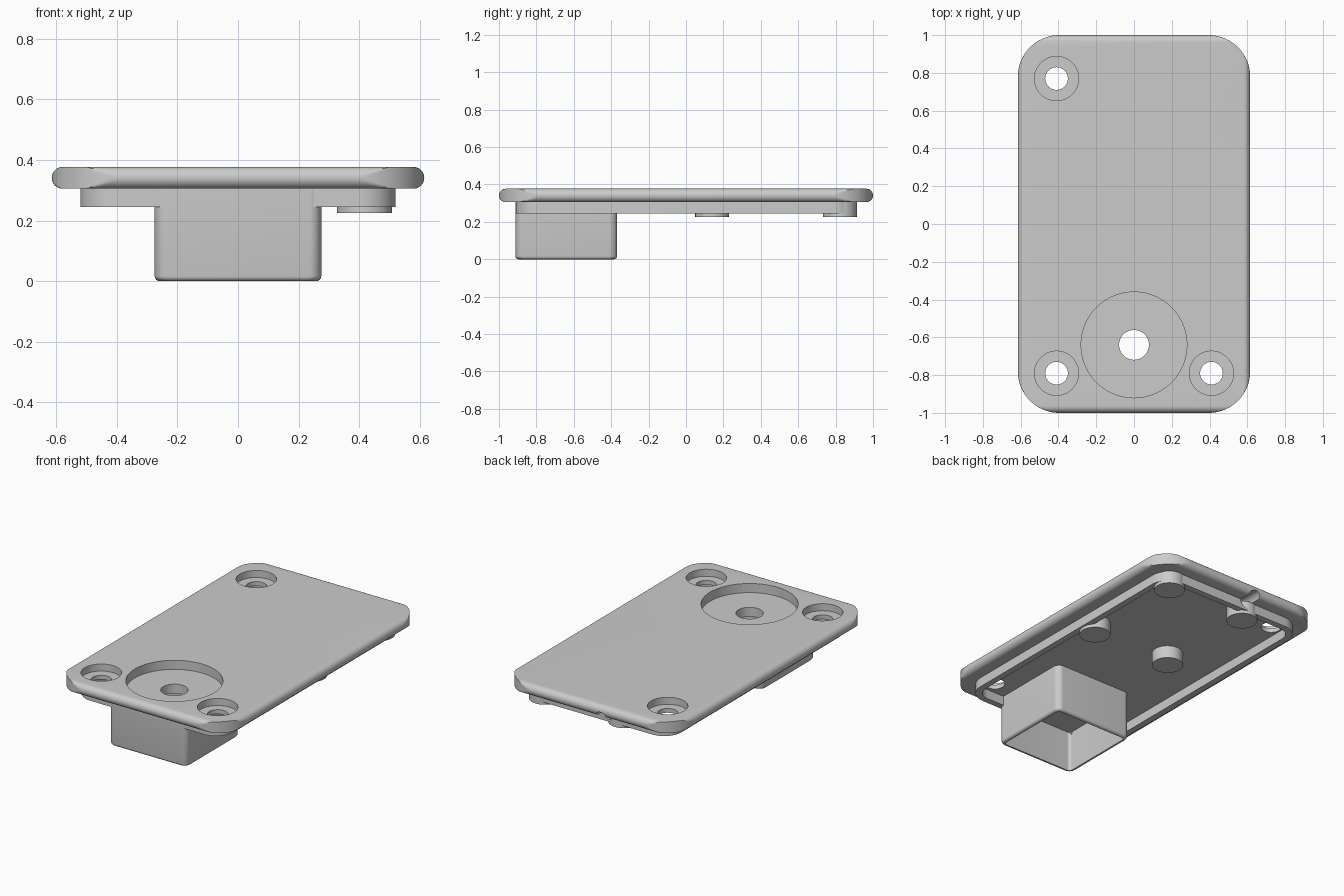
import bpy, bmesh, math
from mathutils import Matrix

cube = bpy.data.objects.get("Cube")
if cube:
    bpy.data.objects.remove(cube, do_unlink=True)

GREY = (0.6, 0.6, 0.6, 1)
grey = bpy.data.materials.new("plain grey")
grey.use_nodes = True
grey.diffuse_color = GREY
grey.node_tree.nodes["Principled BSDF"].inputs["Base Color"].default_value = GREY


def rounded_rect(hx, hy, r, steps=12):
    """Outline of a rectangle with round corners, counter-clockwise."""
    pts = []
    for k, (sx, sy) in enumerate([(1, 1), (-1, 1), (-1, -1), (1, -1)]):
        for i in range(steps + 1):
            a = math.pi / 2 * (k + i / steps)
            pts.append((sx * (hx - r) + r * math.cos(a), sy * (hy - r) + r * math.sin(a)))
    return pts


def loft(name, levels, at=(0, 0), turn=None):
    """Closed solid through a stack of (height, outline) levels."""
    bm = bmesh.new()
    rings = [[bm.verts.new((x + at[0], y + at[1], z)) for x, y in outline] for z, outline in levels]
    n = len(rings[0])
    for low, high in zip(rings, rings[1:]):
        for i in range(n):
            j = (i + 1) % n
            bm.faces.new((low[i], low[j], high[j], high[i]))
    bm.faces.new(rings[0][::-1])
    bm.faces.new(rings[-1])
    if turn:
        bm.transform(turn)
    mesh = bpy.data.meshes.new(name)
    bm.to_mesh(mesh)
    bm.free()
    mesh.materials.append(grey)
    ob = bpy.data.objects.new(name, mesh)
    bpy.context.collection.objects.link(ob)
    return ob


def prism(name, outline, z0, z1, at=(0, 0), turn=None):
    return loft(name, [(z0, outline), (z1, outline)], at, turn)


def disc(name, x, y, r, z0, z1, n=48):
    ring = [(r * math.cos(2 * math.pi * i / n), r * math.sin(2 * math.pi * i / n)) for i in range(n)]
    return prism(name, ring, z0, z1, (x, y))


def activate(ob):
    bpy.ops.object.select_all(action="DESELECT")
    ob.select_set(True)
    bpy.context.view_layer.objects.active = ob


def cut(ob, tool):
    mod = ob.modifiers.new("cut", "BOOLEAN")
    mod.operation, mod.solver, mod.object = "DIFFERENCE", "EXACT", tool
    activate(ob)
    bpy.ops.object.modifier_apply(modifier=mod.name)
    bpy.data.objects.remove(tool, do_unlink=True)


# Cover plate: fully rounded edges on four sides, corners cut by an upright arc
BOTTOM, TOP = 0.305, 0.377
MID, HALF = (BOTTOM + TOP) / 2, (TOP - BOTTOM) / 2
plan = rounded_rect(0.615, 1, 0.22, 32)
levels = []
for i in range(17):
    a = math.pi * (i / 16 - 0.5)
    inset = HALF * (1 - math.cos(a))
    lx, ly = 0.615 - inset, 1 - inset
    levels.append((MID + HALF * math.sin(a),
                   [(max(-lx, min(lx, x)), max(-ly, min(ly, y))) for x, y in plan]))
plate = loft("cover_plate", levels)

# Screw holes with counterbores
for x, y in [(-0.41, 0.77), (-0.41, -0.79), (0.41, -0.79)]:
    cut(plate, disc("bore", x, y, 0.117, TOP - 0.045, 0.5))
    cut(plate, disc("hole", x, y, 0.06, 0.2, 0.5))

# Large round recess with its centre hole
HUB = (0, -0.64)
cut(plate, disc("recess", *HUB, 0.28, TOP - 0.058, 0.5, 96))
cut(plate, disc("hub_hole", *HUB, 0.079, 0.2, 0.5))

# Locating rim under the plate, open where the box stands
rim = prism("locating_rim", rounded_rect(0.52, 0.91, 0.12), 0.245, BOTTOM + 0.003)
cut(rim, prism("rim_inside", rounded_rect(0.48, 0.87, 0.08), 0.2, 0.4))
cut(rim, prism("box_gap", rounded_rect(0.25, 0.3, 0.02), 0.2, 0.4, HUB))

# Cable groove through the rim and the back edge of the plate
for part in (plate, rim):
    cut(part, prism("groove", rounded_rect(0.04, 0.04, 0.039), 0.8, 1.1,
                    turn=Matrix.Translation((-0.1, 0, 0.3)) @ Matrix.Rotation(-math.pi / 2, 4, "X")))

# Hollow box, open below, with softened edges
SOFT = 0.016
box = loft("hollow_box", [
    (SOFT * (1 - math.cos(a)), rounded_rect(0.275 - SOFT * (1 - math.sin(a)),
                                            0.272 - SOFT * (1 - math.sin(a)), 0.04))
    for a in (math.pi / 2 * i / 4 for i in range(5))
] + [(BOTTOM + 0.004, rounded_rect(0.275, 0.272, 0.04))], HUB)
cut(box, prism("cavity", rounded_rect(0.253, 0.25, 0.02), -0.1, 0.26, HUB))
cut(box, disc("box_hole", *HUB, 0.079, 0.2, 0.5))

# Standoff feet
feet = [disc("standoff", x, y, 0.091, 0.225, BOTTOM + 0.003)
        for x in (0.418, -0.14) for y in (0.14, 0.823)]

for ob in [plate, rim, box] + feet:
    activate(ob)
    bpy.ops.object.shade_smooth_by_angle(angle=math.radians(30))
